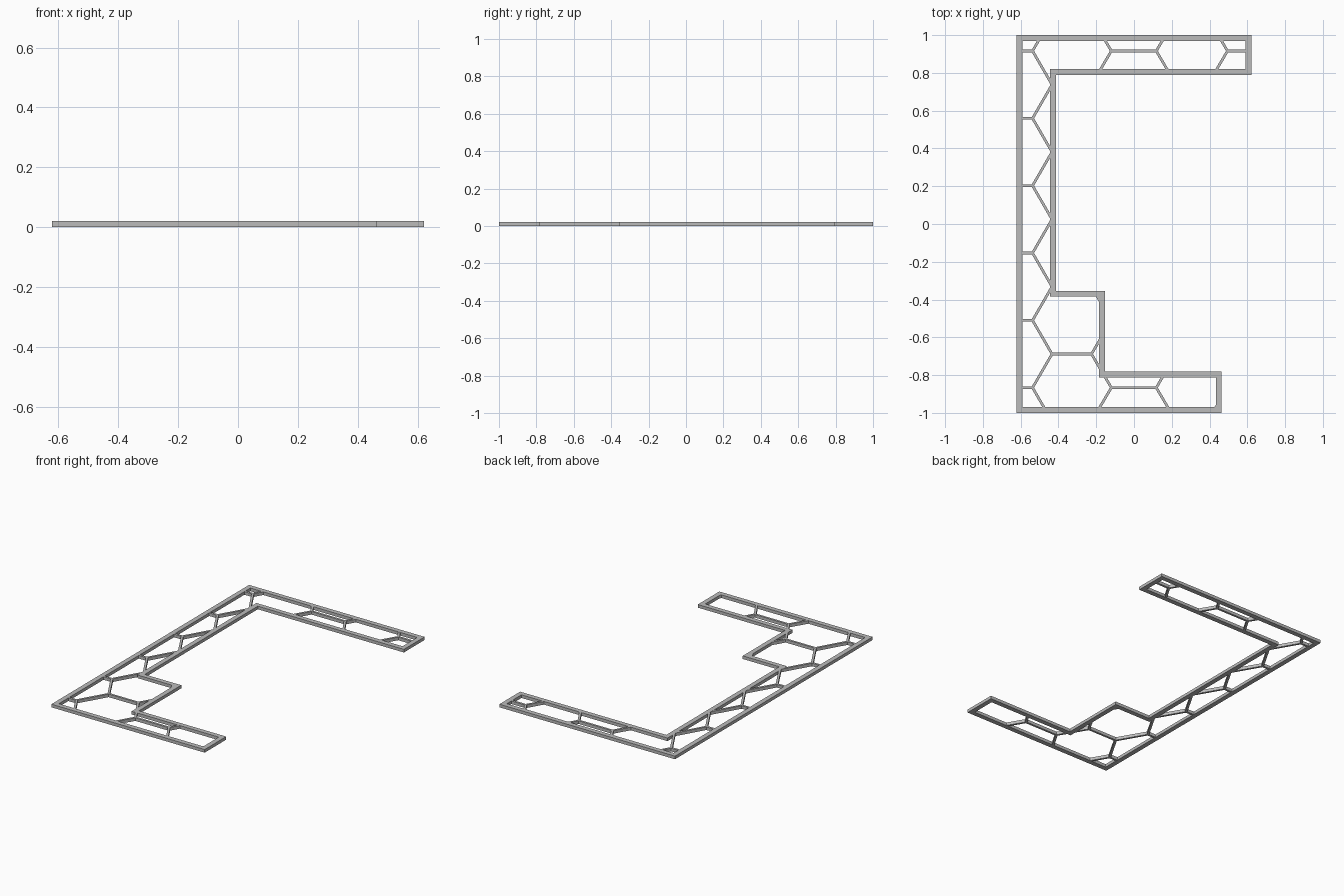
import bpy
import bmesh
from mathutils import Vector

if "Cube" in bpy.data.objects:
    bpy.data.objects.remove(bpy.data.objects["Cube"], do_unlink=True)

HEIGHT, WALL, BAR = 0.02, 0.031, 0.014

grey = bpy.data.materials.new("plain grey")
grey.use_nodes = True
grey.diffuse_color = (0.5, 0.5, 0.5, 1)
grey.node_tree.nodes["Principled BSDF"].inputs["Base Color"].default_value = (0.5, 0.5, 0.5, 1)

# Outer outline of the frame, counter-clockwise
outline = [Vector(p) for p in (
    (-0.622, -1), (0.464, -1), (0.464, -0.782), (-0.154, -0.782), (-0.154, -0.354),
    (-0.413, -0.354), (-0.413, 0.79), (0.622, 0.79), (0.622, 1), (-0.622, 1))]


def inset(loop, dist):
    """Move a right-angled loop inward by dist."""
    result = []
    for i, p in enumerate(loop):
        a = (p - loop[i - 1]).normalized()
        b = (loop[(i + 1) % len(loop)] - p).normalized()
        result.append(p + dist * (Vector((-a.y, a.x)) + Vector((-b.y, b.x))))
    return result


def inside(p, loop):
    hit = False
    for i, b in enumerate(loop):
        a = loop[i - 1]
        if (a.y > p.y) != (b.y > p.y) and p.x < a.x + (p.y - a.y) / (b.y - a.y) * (b.x - a.x):
            hit = not hit
    return hit


def finish(bm, name):
    bmesh.ops.recalc_face_normals(bm, faces=bm.faces[:])
    mesh = bpy.data.meshes.new(name)
    bm.to_mesh(mesh)
    bm.free()
    mesh.materials.append(grey)
    obj = bpy.data.objects.new(name, mesh)
    bpy.context.collection.objects.link(obj)


# Perimeter wall: a closed rectangular section following the outline
bm = bmesh.new()
inner = inset(outline, WALL)
rings = [[bm.verts.new((p.x, p.y, z)) for p in loop]
         for loop, z in ((outline, 0), (outline, HEIGHT), (inner, HEIGHT), (inner, 0))]
for k, ring in enumerate(rings):
    nxt = rings[(k + 1) % len(rings)]
    for i in range(len(ring)):
        bm.faces.new((ring[i - 1], ring[i], nxt[i], nxt[i - 1]))
finish(bm, "perimeter_wall")

# Honeycomb edges: horizontal bars in alternating columns, joined by diagonals
columns = [(-0.78, -0.537), (-0.434, -0.225), (-0.12, 0.118), (0.223, 0.39), (0.495, 0.74)]
PITCH, TOP_ROW = 0.3565, 0.916
edges = []
for c, (x0, x1) in enumerate(columns):
    for row in range(-1, 7):
        y = TOP_ROW - PITCH * (row + 0.5 * (c % 2))
        edges.append((Vector((x0, y)), Vector((x1, y))))
        if c + 1 < len(columns):
            for side in (-1, 1):
                edges.append((Vector((x1, y)),
                              Vector((columns[c + 1][0], y + side * PITCH / 2))))


def add_bar(bm, a, b):
    """Upright bar between two plan points, with pointed ends for tidy joints."""
    d = (b - a).normalized()
    n = Vector((-d.y, d.x)) * BAR / 2
    tip = d * BAR * 0.29
    plan = [a - tip, a + tip - n, b - tip - n, b + tip, b - tip + n, a + tip + n]
    low, high = ([bm.verts.new((p.x, p.y, z)) for p in plan]
                 for z in (0.0001, HEIGHT - 0.0001))
    bm.faces.new(low[::-1])
    bm.faces.new(high)
    for i in range(len(plan)):
        bm.faces.new((low[i - 1], low[i], high[i], high[i - 1]))


# Keep only the stretches of each edge that lie within the frame
bm = bmesh.new()
limit = inset(outline, WALL * 0.55)
STEPS = 240
for a, b in edges:
    start = None
    for s in range(STEPS + 2):
        p = a.lerp(b, min(s, STEPS) / STEPS)
        keep = s <= STEPS and inside(p, limit)
        if keep and start is None:
            start = p
        if keep:
            last = p
        elif start is not None:
            if (last - start).length > BAR:
                add_bar(bm, start, last)
            start = None
finish(bm, "honeycomb_bars")
